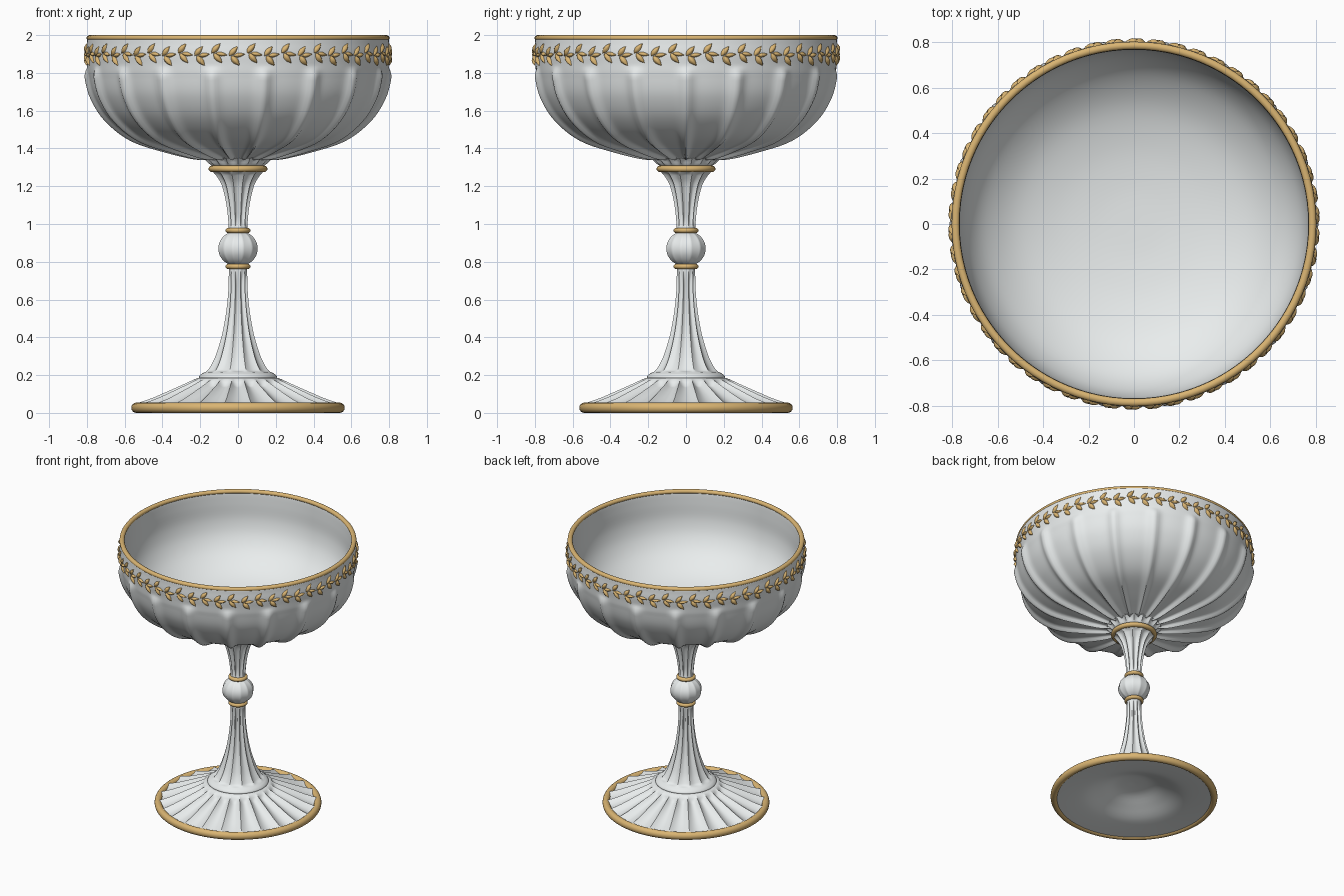
import bpy, bmesh
from math import sin, cos, pi, tau, exp, radians, hypot

if "Cube" in bpy.data.objects:
    bpy.data.objects.remove(bpy.data.objects["Cube"])


def material(name, rgb):
    m = bpy.data.materials.new(name)
    m.diffuse_color = (*rgb, 1)
    m.use_nodes = True
    m.node_tree.nodes["Principled BSDF"].inputs["Base Color"].default_value = m.diffuse_color
    return m


WHITE = material("porcelain", (0.82, 0.85, 0.85))
GOLD = material("gold", (0.70, 0.46, 0.17))


def finish(name, bm, mat, angle=50):
    mesh = bpy.data.meshes.new(name)
    bm.to_mesh(mesh)
    bm.free()
    mesh.materials.append(mat)
    for p in mesh.polygons:
        p.use_smooth = True
    mesh.set_sharp_from_angle(angle=radians(angle))
    ob = bpy.data.objects.new(name, mesh)
    bpy.context.collection.objects.link(ob)
    return ob


def spline(pts, sub):
    # Catmull-Rom samples as (r, z, position along the point list)
    out, n = [], len(pts)
    for i in range(n - 1):
        a, b, c, d = pts[max(i - 1, 0)], pts[i], pts[i + 1], pts[min(i + 2, n - 1)]
        for k in range(sub):
            t = k / sub
            out.append(tuple(
                0.5 * (2 * b[j] + (c[j] - a[j]) * t
                       + (2 * a[j] - 5 * b[j] + 4 * c[j] - d[j]) * t * t
                       + (3 * b[j] - a[j] - 3 * c[j] + d[j]) * t ** 3)
                for j in (0, 1)) + (i + t,))
    return out + [(*pts[-1], n - 1.0)]


def revolve(name, pts, segs, sub=4, relief=None, mat=WHITE):
    # turned profile, with optional relief pushed along the surface normal
    prof = spline(pts, sub)
    bm = bmesh.new()
    rows = []
    for i, (r, z, u) in enumerate(prof):
        p, q = prof[max(i - 1, 0)], prof[min(i + 1, len(prof) - 1)]
        dr, dz = q[0] - p[0], q[1] - p[1]
        length = hypot(dr, dz) or 1
        row = []
        for s in range(segs):
            th = tau * s / segs
            h = relief(th, u) if relief else 0
            rr, zz = max(r + h * dz / length, 0), z - h * dr / length
            row.append(bm.verts.new((rr * cos(th), rr * sin(th), zz)))
        rows.append(row)
    for a, b in zip(rows, rows[1:]):
        for s in range(segs):
            t = (s + 1) % segs
            bm.faces.new((a[s], a[t], b[t], b[s]))
    bmesh.ops.remove_doubles(bm, verts=bm.verts, dist=1e-5)
    bmesh.ops.recalc_face_normals(bm, faces=bm.faces)
    return finish(name, bm, mat)


def fade(u, start, end, width):
    return max(0, min(1, (u - start) / width, (end - u) / width))


def phase(th, n):
    # signed distance to the nearest rib, -0.5..0.5
    p = th * n / tau
    return p - round(p)


def flutes(n, depth, start, end, width=0.5):
    # concave channels between sharp ridges
    return lambda th, u: -depth * (1 - (2 * phase(th, n)) ** 2) * fade(u, start, end, width)


def ring(name, r, z, w, h):
    pts = [(r + w * cos(a), z + h * sin(a)) for a in (tau * k / 16 for k in range(17))]
    return revolve(name, pts, 96, 1, mat=GOLD)


# Bowl: eighteen raised ribs outside, smooth inside
outer = [(0, 1.345), (0.12, 1.345), (0.19, 1.35), (0.38, 1.395), (0.56, 1.455), (0.69, 1.555),
         (0.765, 1.67), (0.795, 1.78), (0.797, 1.84), (0.803, 1.90), (0.800, 1.95), (0.797, 1.985)]
inner = [(0.785, 1.99), (0.773, 1.98), (0.767, 1.90), (0.76, 1.78), (0.725, 1.67), (0.65, 1.57),
         (0.52, 1.48), (0.35, 1.425), (0.17, 1.40), (0, 1.395)]


def bowl_relief(th, u):
    p = phase(th, 18)
    shape = 0.024 * exp(-(p / 0.13) ** 2) - 0.006
    return shape * fade(u, 1.4, 7.9, 0.9)


revolve("bowl", outer + inner, 288, 5, bowl_relief)
ring("bowl_rim", 0.785, 1.985, 0.017, 0.015)

# Scalloped collar below the bowl
revolve("bowl_collar", [(0.125, 1.30), (0.15, 1.315), (0.175, 1.338), (0.185, 1.352), (0.12, 1.355)],
        144, 4, flutes(18, 0.012, 0.5, 3.5, 1))

# Stem sections with flutes
revolve("upper_stem", [(0.05, 0.96), (0.052, 1.0), (0.063, 1.1), (0.087, 1.2), (0.115, 1.25),
                       (0.142, 1.285), (0.13, 1.31)], 120, 5, flutes(12, 0.013, 0.6, 5, 0.8))
revolve("lower_stem", [(0.20, 0.178), (0.207, 0.19), (0.195, 0.205), (0.172, 0.22), (0.146, 0.255),
                       (0.120, 0.31), (0.086, 0.42), (0.064, 0.54), (0.053, 0.65), (0.05, 0.77)],
        120, 5, flutes(12, 0.013, 2.8, 8.9, 0.6))
revolve("stem_knop", [(0.108 * sin(a), 0.87 - 0.095 * cos(a)) for a in (pi * k / 12 for k in range(13))],
        96, 2, flutes(12, 0.004, 1, 11, 3))
ring("neck_ring", 0.137, 1.292, 0.019, 0.017)
ring("knop_upper_ring", 0.050, 0.966, 0.016, 0.014)
ring("knop_lower_ring", 0.050, 0.775, 0.016, 0.014)

# Foot: fluted cone above, hollow below
foot_top = [(0.545, 0.045), (0.53, 0.054), (0.46, 0.078), (0.38, 0.112), (0.30, 0.147),
            (0.23, 0.178), (0.19, 0.186), (0, 0.19)]
foot_under = [(0, 0.13), (0.12, 0.12), (0.22, 0.08), (0.30, 0.045), (0.36, 0.028),
              (0.45, 0.016), (0.54, 0.008)]
revolve("foot", foot_top, 288, 4, flutes(24, 0.024, 0.6, 5.0, 0.5))
revolve("foot_underside", foot_under, 96, 4)
ring("foot_rim", 0.540, 0.027, 0.025, 0.027)

# Leaf garland: pointed, domed leaves branching off a wavy vine
bm = bmesh.new()


def on_bowl(s, z, h):
    a = s / 0.80
    return ((0.801 + h) * cos(a), (0.801 + h) * sin(a), z)


def leaf(s, z, angle, length, width):
    rows = []
    for k in range(7):
        t = k / 6
        w = width * sin(pi * t ** 0.8) + 0.001
        row = []
        for v in (-1, -0.55, 0, 0.55, 1):
            x, y = t * length, v * w
            h = 0.018 * (1 - v * v) * sin(pi * (0.1 + 0.85 * t)) - 0.002
            row.append(bm.verts.new(on_bowl(s + x * cos(angle) - y * sin(angle),
                                            z + x * sin(angle) + y * cos(angle), h)))
        rows.append(row)
    for a, b in zip(rows, rows[1:]):
        for i in range(4):
            bm.faces.new((a[i], b[i], b[i + 1], a[i + 1]))


PAIRS = 54
step = tau * 0.80 / PAIRS
for i in range(PAIRS):
    s, z = i * step, 1.897 + 0.007 * (1 if i % 2 else -1)
    leaf(s, z, 0.85, 0.068, 0.016)
    leaf(s + 0.01, z, -0.85, 0.068, 0.016)
    leaf(s + 0.02, z, 0.15 * (-1 if i % 2 else 1), 0.066, 0.012)
finish("leaf_garland", bm, GOLD, 80)
